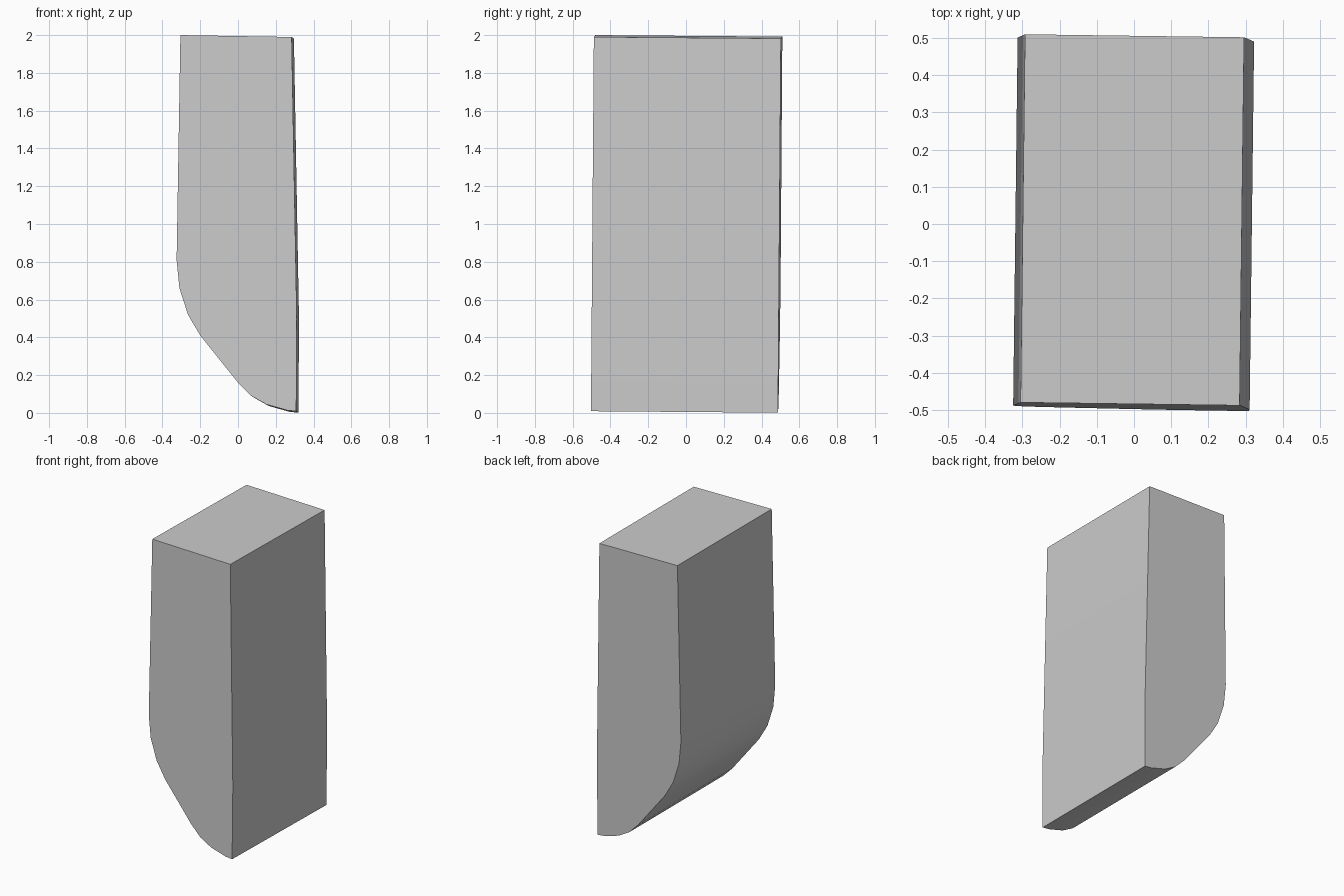
import bpy
import bmesh
import math
from mathutils import Vector

cube = bpy.data.objects.get("Cube")
if cube:
    bpy.data.objects.remove(cube, do_unlink=True)

# Single plain grey
grey = bpy.data.materials.new("light_grey")
grey.use_nodes = True
colour = (0.6, 0.6, 0.6, 1)
grey.diffuse_color = colour
grey.node_tree.nodes["Principled BSDF"].inputs["Base Color"].default_value = colour

# Side profile (x, z): flat back, tapered rounded toe
profile = [
    (-0.305, 2.0), (-0.325, 0.81), (-0.31, 0.66), (-0.265, 0.52),
    (-0.2, 0.41), (-0.1, 0.285), (0.0, 0.16), (0.07, 0.09),
    (0.15, 0.045), (0.26, 0.014), (0.308, 0.009), (0.311, 0.5),
    (0.284, 1.99),
]
# The block leans a little, so the sweep from front to rear is not quite straight
sweep = Vector((0.012, 0.99, -0.008))


def front_point(x, z):
    return Vector((x, -0.499 + 0.0075 * z - 0.0135 * x, z))


bm = bmesh.new()
front = bm.faces.new([bm.verts.new(front_point(x, z)) for x, z in profile])
result = bmesh.ops.extrude_face_region(bm, geom=[front], use_keep_orig=True)
moved = [v for v in result["geom"] if isinstance(v, bmesh.types.BMVert)]
bmesh.ops.translate(bm, vec=sweep, verts=moved)
bmesh.ops.recalc_face_normals(bm, faces=bm.faces)

mesh = bpy.data.meshes.new("rounded_block")
bm.to_mesh(mesh)
bm.free()
mesh.materials.append(grey)

block = bpy.data.objects.new("rounded_block", mesh)
bpy.context.collection.objects.link(block)

# Smooth the curved toe, keep the block edges crisp
bpy.ops.object.select_all(action="DESELECT")
block.select_set(True)
bpy.context.view_layer.objects.active = block
bpy.ops.object.shade_smooth_by_angle(angle=math.radians(30))
